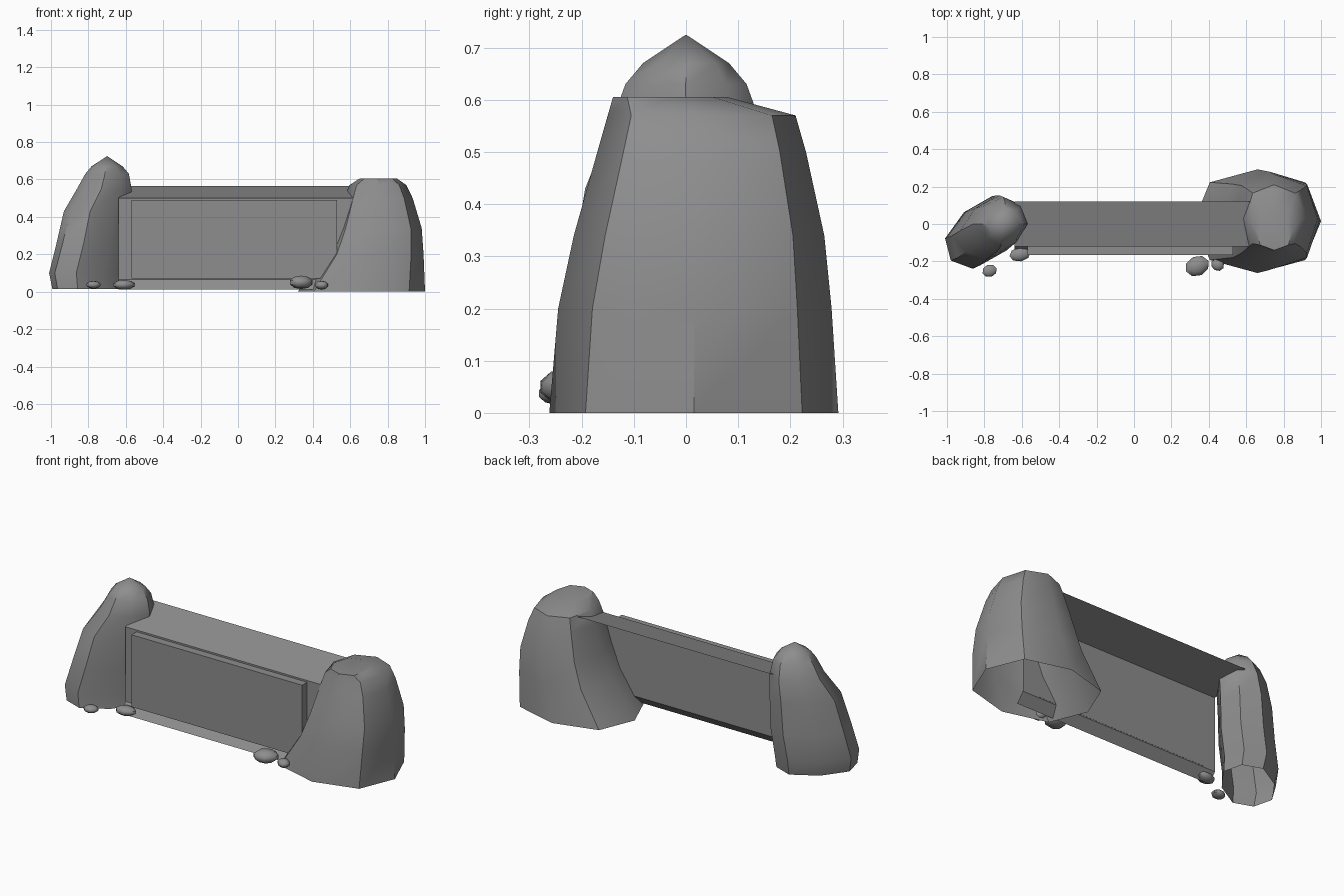
import bpy, bmesh, math
from mathutils import Vector, Matrix

cube = bpy.data.objects.get("Cube")
if cube:
    bpy.data.objects.remove(cube, do_unlink=True)

stone = bpy.data.materials.new("stone_grey")
stone.use_nodes = True
GREY = (0.27, 0.27, 0.27, 1)
stone.diffuse_color = GREY
stone.node_tree.nodes["Principled BSDF"].inputs["Base Color"].default_value = GREY


def finish(name, bm, smooth=None):
    mesh = bpy.data.meshes.new(name)
    bm.to_mesh(mesh)
    bm.free()
    obj = bpy.data.objects.new(name, mesh)
    bpy.context.collection.objects.link(obj)
    mesh.materials.append(stone)
    if smooth:
        bpy.ops.object.select_all(action='DESELECT')
        obj.select_set(True)
        bpy.context.view_layer.objects.active = obj
        bpy.ops.object.shade_smooth_by_angle(angle=math.radians(smooth))
    return obj


def boulder(name, rings, turn=0.0, apex=None):
    """Loft of eight-sided rings (z, cx, cy, rx, ry), open underneath."""
    bm = bmesh.new()
    loops = []
    for z, cx, cy, rx, ry in rings:
        loop = []
        for i in range(8):
            a = math.tau * i / 8
            bulge = 1.06 if i % 2 else 1.0
            p = Vector((rx * bulge * math.cos(a), ry * bulge * math.sin(a), 0))
            p.rotate(Matrix.Rotation(turn, 3, 'Z'))
            loop.append(bm.verts.new(p + Vector((cx, cy, z))))
        loops.append(loop)
    for low, high in zip(loops, loops[1:]):
        for i in range(8):
            j = (i + 1) % 8
            bm.faces.new((low[i], low[j], high[j], high[i]))
    top = loops[-1]
    if apex:
        tip = bm.verts.new(apex)
        for i in range(8):
            bm.faces.new((top[i], top[(i + 1) % 8], tip))
    else:
        bm.faces.new(top)
    return finish(name, bm, 40)


# Large boulder, flared towards the panel
boulder("large_boulder", [
    (0.0, 0.66, 0.015, 0.34, 0.277),
    (0.2, 0.727, 0.017, 0.265, 0.262),
    (0.34, 0.75, 0.025, 0.232, 0.24),
    (0.5, 0.752, 0.03, 0.182, 0.2),
    (0.57, 0.748, 0.03, 0.152, 0.18),
    (0.605, 0.75, -0.03, 0.1, 0.11),
])

# Small leaning boulder with a pointed top
boulder("small_boulder", [
    (0.015, -0.805, -0.055, 0.215, 0.135),
    (0.1, -0.812, -0.045, 0.225, 0.145),
    (0.25, -0.78, -0.035, 0.215, 0.145),
    (0.43, -0.755, -0.02, 0.19, 0.14),
    (0.55, -0.715, 0.0, 0.145, 0.13),
    (0.63, -0.7, 0.0, 0.115, 0.105),
    (0.67, -0.7, 0.0, 0.085, 0.072),
], turn=math.radians(42), apex=(-0.7, 0.0, 0.725))

# Folded sheet: sloping roof, upright wall and small splayed foot
bm = bmesh.new()
profile = [(0.12, 0.565), (-0.12, 0.5), (-0.12, 0.065), (-0.165, 0.012)]
ends = [[bm.verts.new((x, y, z)) for y, z in profile] for x in (-0.64, 0.64)]
for i in range(len(profile) - 1):
    bm.faces.new((ends[0][i], ends[0][i + 1], ends[1][i + 1], ends[1][i]))
finish("folded_wall", bm)

# Raised front panel
bm = bmesh.new()
bmesh.ops.create_cube(bm, size=1)
bmesh.ops.scale(bm, vec=(1.1, 0.047, 0.42), verts=bm.verts)
bmesh.ops.translate(bm, vec=(-0.02, -0.1425, 0.28), verts=bm.verts)
finish("front_panel", bm)

# Pebbles at the foot of each boulder: centre, radii, turn
pebbles = [
    ((-0.772, -0.25, 0.037), (0.042, 0.035, 0.021), 20),
    ((-0.61, -0.162, 0.037), (0.06, 0.04, 0.026), 10),
    ((0.338, -0.225, 0.05), (0.07, 0.056, 0.036), 25),
    ((0.447, -0.218, 0.035), (0.038, 0.034, 0.023), -30),
]
for n, (centre, radii, turn) in enumerate(pebbles, 1):
    bm = bmesh.new()
    bmesh.ops.create_uvsphere(bm, u_segments=8, v_segments=5, radius=1)
    bmesh.ops.scale(bm, vec=radii, verts=bm.verts)
    bmesh.ops.rotate(bm, matrix=Matrix.Rotation(math.radians(turn), 3, 'Z'), verts=bm.verts)
    bmesh.ops.translate(bm, vec=centre, verts=bm.verts)
    finish(f"pebble_{n}", bm, 50)
